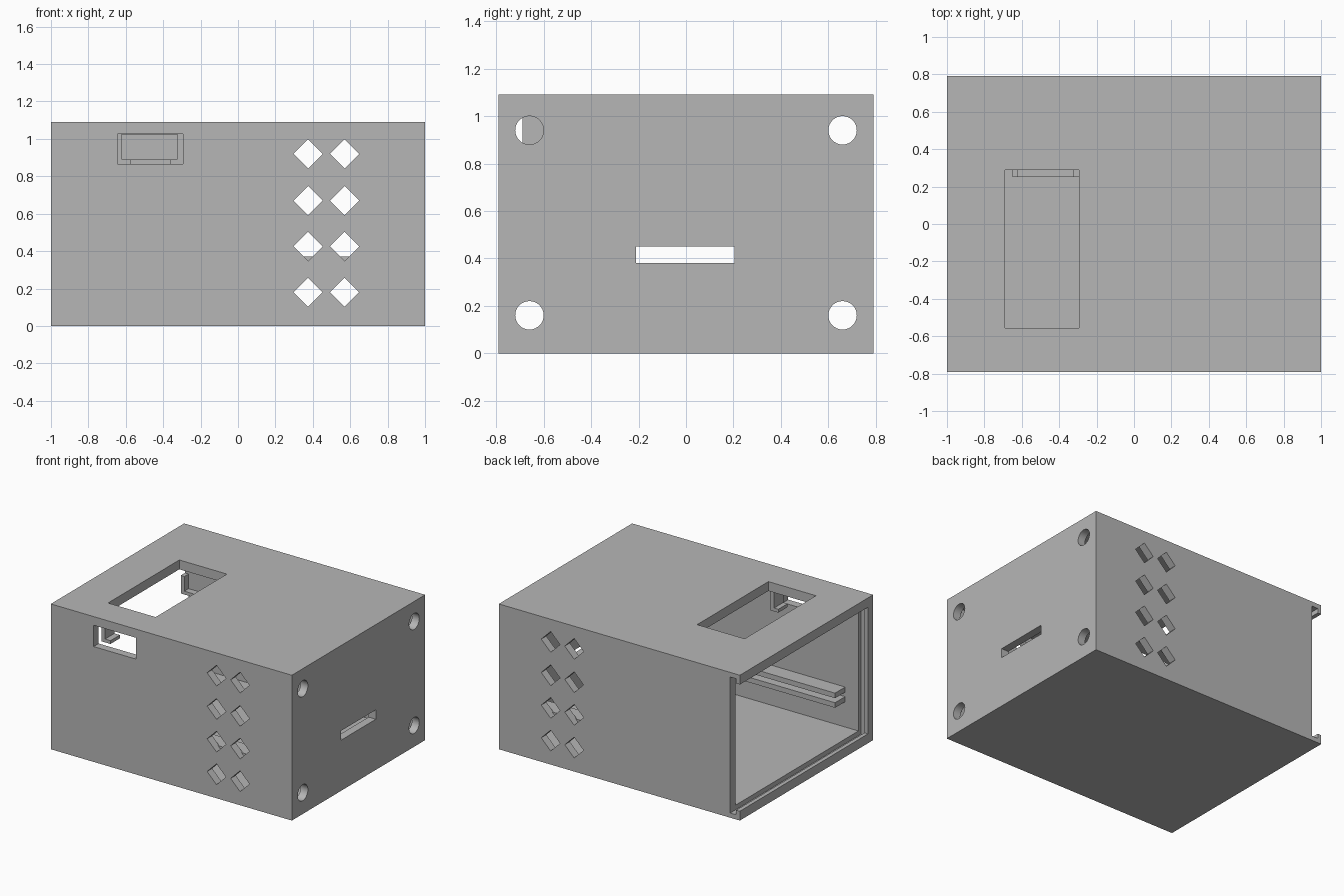
import bpy
import math

if "Cube" in bpy.data.objects:
    bpy.data.objects.remove(bpy.data.objects["Cube"], do_unlink=True)

grey = bpy.data.materials.new("plain grey")
grey.use_nodes = True
grey.diffuse_color = (0.47, 0.47, 0.47, 1)
grey.node_tree.nodes["Principled BSDF"].inputs["Base Color"].default_value = (0.47, 0.47, 0.47, 1)


def box(name, xs, ys, zs):
    """Box given by its extent along each axis."""
    spans = (xs, ys, zs)
    bpy.ops.mesh.primitive_cube_add(size=1, location=[(a + b) / 2 for a, b in spans])
    ob = bpy.context.object
    ob.name = name
    ob.scale = [b - a for a, b in spans]
    bpy.ops.object.transform_apply(location=True, rotation=True, scale=True)
    ob.data.materials.append(grey)
    return ob


def prism(sides, radius, depth, location, rotation):
    bpy.ops.mesh.primitive_cylinder_add(vertices=sides, radius=radius, depth=depth,
                                        location=location, rotation=rotation)
    ob = bpy.context.object
    bpy.ops.object.transform_apply(location=True, rotation=True, scale=True)
    ob.data.materials.append(grey)
    return ob


W, D, H = 1.0, 0.79, 1.09      # half width, half depth, height
T = 0.06                       # wall thickness
IN = D - T                     # inner face of the side walls
END = -0.92                    # where the lid channel stops

case = box("case", (-W, W), (-D, D), (0, H))

# Hollow interior, lid entry through the back wall, and lid groove
cutters = [
    box("cavity", (-1.2, W - T), (-IN, IN), (0.07, H - 0.07)),
    box("lid_entry", (-1.2, END), (0, 1), (0.07, H - 0.07)),
    box("lid_groove", (-0.97, END), (-0.76, 1), (0.035, H - 0.035)),
]

# Display window, front window and connector slot
cutters += [
    box("top_window", (-0.69, -0.295), (-0.555, 0.29), (0.9, 1.3)),
    box("front_window", (-0.645, -0.295), (-1, -0.65), (0.865, 1.025)),
    box("connector_slot", (0.8, 1.2), (-0.21, 0.205), (0.38, 0.45)),
]

# Diamond vents through front and back walls
for x in (0.375, 0.57):
    for z in (0.18, 0.425, 0.67, 0.92):
        cutters.append(prism(4, 0.078, 2, (x, 0, z), (math.pi / 2, 0, 0)))

# Round screw holes in the end wall
for y in (-0.66, 0.66):
    for z in (0.16, 0.94):
        cutters.append(prism(32, 0.06, 0.4, (W, y, z), (0, math.pi / 2, 0)))

for cutter in cutters:
    cutter.hide_render = True
    mod = case.modifiers.new("cut", "BOOLEAN")
    mod.operation = "DIFFERENCE"
    mod.solver = "EXACT"
    mod.object = cutter

graph = bpy.context.evaluated_depsgraph_get()
result = bpy.data.meshes.new_from_object(case.evaluated_get(graph))
case.modifiers.clear()
case.data = result
for cutter in cutters:
    bpy.data.objects.remove(cutter, do_unlink=True)

# Pairs of board rails on both long walls
for side, label in ((-1, "front"), (1, "back")):
    ys = sorted((side * (IN + 0.01), side * 0.61))
    for z, level in ((0.26, "lower"), (0.332, "upper")):
        box(f"{label}_{level}_rail", (-0.81, W - T), ys, (z, z + 0.038))

# Hanging clips under the display window
for name, ys in (("front", (-0.69, -0.58)), ("back", (0.25, 0.36))):
    roof = H - 0.065 if name == "front" else 1.0
    box(f"{name}_left_clip", (-0.325, -0.295), ys, (0.865, roof))
    box(f"{name}_right_clip", (-0.65, -0.62), ys, (0.865, roof))
for name, xs in (("left", (-0.36, -0.32)), ("right", (-0.625, -0.575))):
    box(f"front_{name}_clip_foot", xs, (-0.69, -0.58), (0.865, 0.89))
box("back_clip_shelf", (-0.65, -0.295), (0.25, 0.36), (0.865, 0.89))
box("back_clip_hanger", (-0.65, -0.295), (0.3, 0.36), (0.88, H - 0.065))

# Crisp edges with smooth round holes
bpy.ops.object.select_all(action="DESELECT")
case.select_set(True)
bpy.context.view_layer.objects.active = case
bpy.ops.object.shade_smooth_by_angle(angle=math.radians(30))
